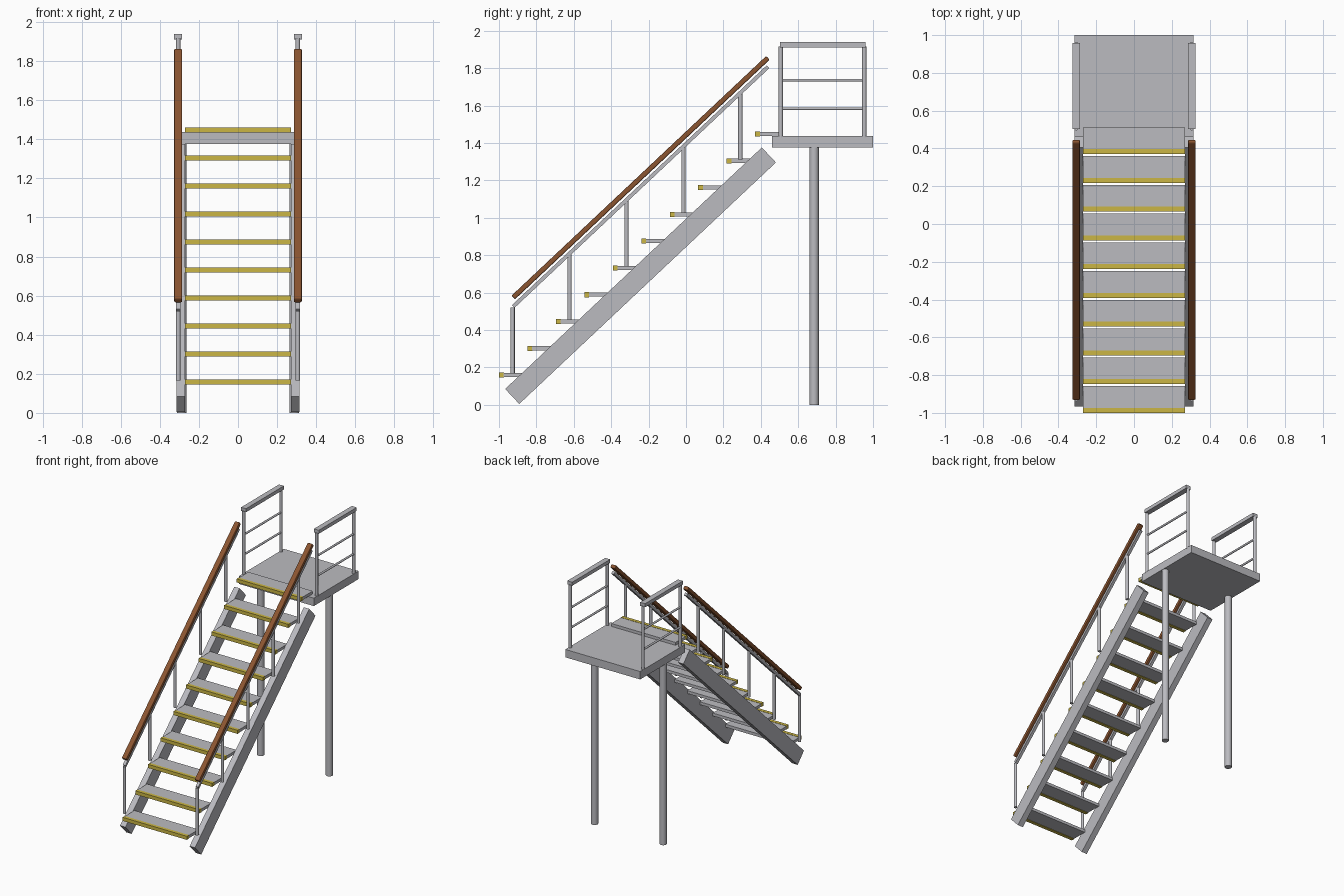
import bpy
import math
from mathutils import Vector

if "Cube" in bpy.data.objects:
    bpy.data.objects.remove(bpy.data.objects["Cube"], do_unlink=True)


def material(name, rgb):
    m = bpy.data.materials.new(name)
    m.use_nodes = True
    m.diffuse_color = (*rgb, 1)
    m.node_tree.nodes["Principled BSDF"].inputs["Base Color"].default_value = (*rgb, 1)
    return m


grey = material("grey metal", (0.50, 0.50, 0.53))
yellow = material("yellow nosing", (0.60, 0.47, 0.06))
brown = material("brown wood", (0.26, 0.09, 0.03))


def box(name, size, centre, mat, tilt=0.0, bevel=0.0):
    bpy.ops.mesh.primitive_cube_add(size=1, location=centre)
    ob = bpy.context.object
    ob.name = name
    ob.scale = size
    bpy.ops.object.transform_apply(location=False, rotation=False, scale=True)
    ob.rotation_euler.x = tilt
    ob.data.materials.append(mat)
    if bevel:
        mod = ob.modifiers.new("soft edges", "BEVEL")
        mod.width = bevel
        mod.segments = 2
    return ob


def tube(name, start, end, radius, mat, sides=16):
    a, b = Vector(start), Vector(end)
    bpy.ops.mesh.primitive_cylinder_add(vertices=sides, radius=radius,
                                        depth=(b - a).length, location=(a + b) / 2)
    ob = bpy.context.object
    ob.name = name
    ob.rotation_euler = (b - a).to_track_quat("Z", "Y").to_euler()
    ob.data.materials.append(mat)
    bpy.ops.object.shade_smooth_by_angle()
    return ob


STEPS, RUN, RISE = 10, 0.1522, 0.1432
SLOPE = math.atan2(RISE, RUN)
RAIL_X = 0.306

# Treads with yellow front nosings
for i in range(STEPS):
    y, top = -1 + i * RUN, 0.172 + i * RISE
    box(f"tread_{i + 1}", (0.54, 0.117, 0.022), (0, y + 0.0835, top - 0.013), grey)
    box(f"tread_nosing_{i + 1}", (0.54, 0.026, 0.027), (0, y + 0.013, top - 0.0135), yellow)

# Landing platform
box("platform", (0.63, 0.54, 0.06), (0, 0.73, 1.406), grey)

for side, label in ((1, "left"), (-1, "right")):
    x = side * RAIL_X

    # Sloping side beam
    box(f"{label}_stringer", (0.045, 1.884, 0.11), (side * 0.2925, -0.243, 0.69), grey, SLOPE)

    # Wooden handrail over a metal bar, on upright posts
    box(f"{label}_handrail", (0.041, 1.87, 0.027), (x, -0.243, 1.214), brown, SLOPE, 0.006)
    box(f"{label}_handrail_bar", (0.022, 1.87, 0.02), (x, -0.243, 1.166), grey, SLOPE)
    for k in range(5):
        y, z = -0.927 + 2 * k * RUN, 0.166 + 2 * k * RISE
        tube(f"{label}_handrail_post_{k + 1}", (x, y, z), (x, y, z + 0.355), 0.0115, grey)

    # Platform guard rail
    for place, y in (("front", 0.507), ("back", 0.953)):
        tube(f"{label}_guard_post_{place}", (x, y, 1.43), (x, y, 1.915), 0.0115, grey)
    for place, z in (("lower", 1.583), ("upper", 1.735)):
        tube(f"{label}_guard_bar_{place}", (x, 0.507, z), (x, 0.953, z), 0.0075, grey)
    box(f"{label}_guard_top_rail", (0.041, 0.455, 0.027), (x, 0.731, 1.925), grey)

    # Column under the platform
    tube(f"{label}_column", (side * 0.288, 0.685, 0), (side * 0.288, 0.685, 1.38), 0.025, grey, 20)
